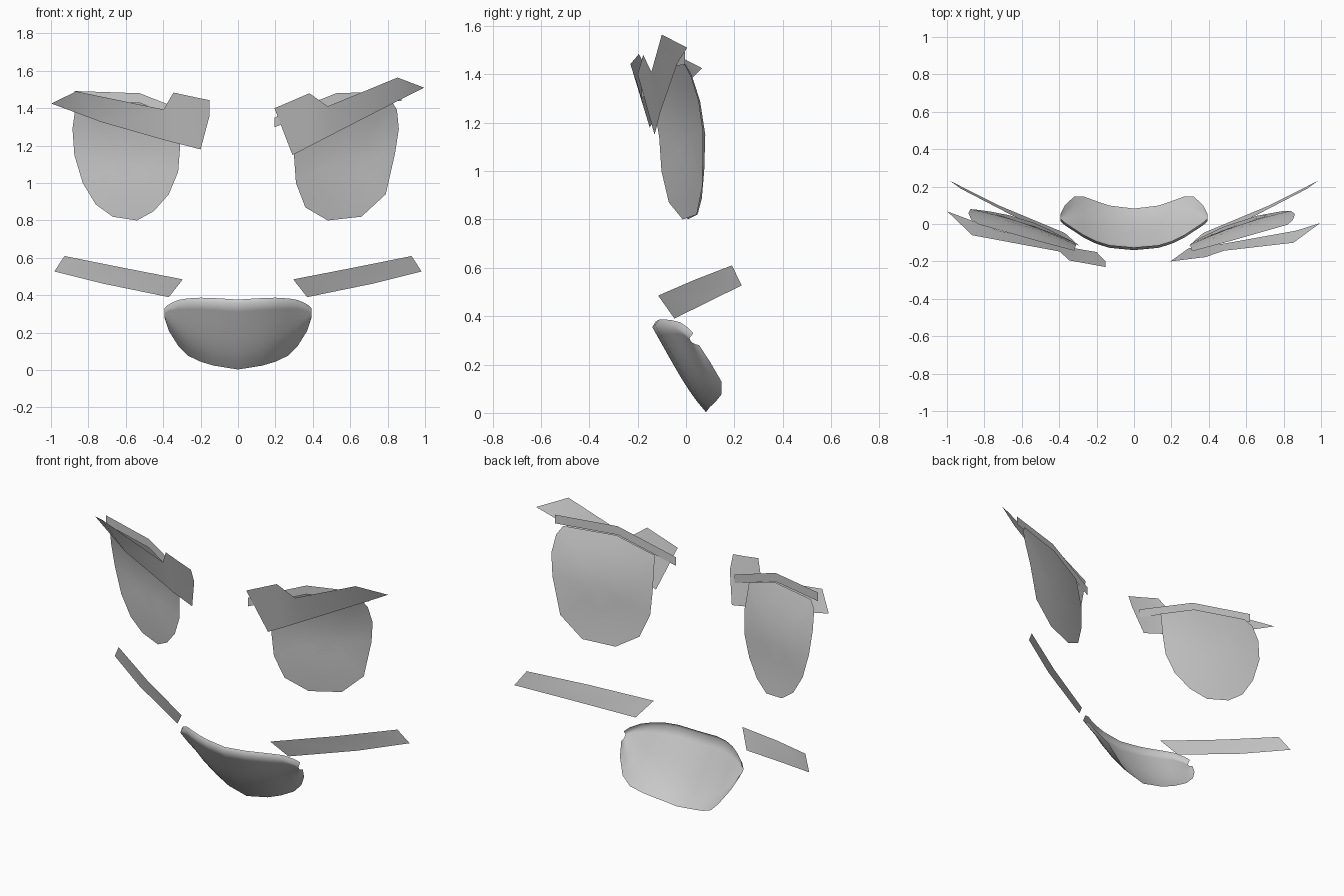
import bpy, bmesh

cube = bpy.data.objects.get("Cube")
if cube:
    bpy.data.objects.remove(cube)

grey = bpy.data.materials.new("plain_grey")
grey.use_nodes = True
GREY = (0.6, 0.6, 0.6, 1)
grey.diffuse_color = GREY
grey.node_tree.nodes["Principled BSDF"].inputs["Base Color"].default_value = GREY


def make_object(name, verts, faces):
    mesh = bpy.data.meshes.new(name)
    mesh.from_pydata(verts, [], faces)
    bm = bmesh.new()
    bm.from_mesh(mesh)
    bmesh.ops.remove_doubles(bm, verts=bm.verts, dist=0.0001)
    bmesh.ops.recalc_face_normals(bm, faces=bm.faces)
    # Open sheets should face the front
    if sum(f.normal.y * f.calc_area() for f in bm.faces) > 0:
        bmesh.ops.reverse_faces(bm, faces=bm.faces)
    bm.to_mesh(mesh)
    bm.free()
    mesh.materials.append(grey)
    mesh.shade_smooth()
    obj = bpy.data.objects.new(name, mesh)
    bpy.context.collection.objects.link(obj)


def strip(name, upper, lower, side=1):
    """Ribbon between two rows of the same length."""
    n = len(upper)
    verts = [(x * side, y, z) for x, y, z in upper + lower]
    faces = [(i, i + 1, n + i + 1, n + i) for i in range(n - 1)]
    make_object(name, verts, faces)


def eye(name, outline, side):
    """Disc with a slight bow: leans forward at the top, back at the bottom."""
    n = len(outline)
    cx = sum(p[0] for p in outline) / n
    cz = sum(p[1] for p in outline) / n

    def place(x, z):
        u, h = x - .58, z - 1.05
        lean = -.5 * h * h if h > 0 else .3 * h * h
        return (x * side, .003 + .336 * u - .2 * u * u + lean, z)

    verts = [place(cx, cz)]
    for s in (0.35, 0.7, 1):
        verts += [place(cx + (x - cx) * s, cz + (z - cz) * s) for x, z in outline]
    faces = []
    for i in range(n):
        j = (i + 1) % n
        faces.append((0, 1 + i, 1 + j))
        for r in (1, 1 + n):
            faces.append((r + i, r + n + i, r + n + j, r + j))
    make_object(name, verts, faces)


# Eyes
eye("left_eye", [(.86, 1.29), (.84, 1.16), (.79, .94), (.66, .82), (.48, .80),
                 (.36, .87), (.31, 1.0), (.30, 1.14), (.31, 1.345), (.525, 1.43),
                 (.82, 1.44), (.85, 1.39)], 1)
eye("right_eye", [(.885, 1.29), (.875, 1.15), (.83, 1.0), (.76, .885), (.67, .82),
                  (.54, .80), (.45, .85), (.37, .94), (.32, 1.06), (.31, 1.19),
                  (.32, 1.35), (.525, 1.43), (.83, 1.44), (.87, 1.4)], -1)

# Upper lids (upright bands), cheeks
lid = [(.195, -.183, 1.35), (.525, -.1, 1.48), (.875, -.005, 1.492)]
for label, side in (("left", 1), ("right", -1)):
    strip(label + "_upper_lid", lid, [(x, y, z - .052) for x, y, z in lid], side)
    strip(label + "_cheek",
          [(.295, -.115, .485), (.63, .035, .55), (.928, .19, .61)],
          [(.37, -.048, .39), (.725, .1, .463), (.982, .23, .527)], side)

# Eyebrows, with a notch towards the nose
strip("left_eyebrow",
      [(.195, -.2, 1.40), (.382, -.177, 1.48), (.48, -.143, 1.41),
       (.853, -.1, 1.564), (.995, .005, 1.51)],
      [(.291, -.13, 1.15), (.38, -.118, 1.195), (.48, -.105, 1.247),
       (.87, -.035, 1.447), (.995, .005, 1.51)])
strip("right_eyebrow",
      [(.152, -.23, 1.443), (.25, -.212, 1.463), (.345, -.195, 1.484),
       (.398, -.147, 1.393), (.865, -.06, 1.49), (.998, .067, 1.425)],
      [(.152, -.2, 1.36), (.2, -.15, 1.18), (.345, -.125, 1.217),
       (.398, -.11, 1.231), (.725, -.035, 1.324), (.998, .067, 1.425)], -1)

# Mouth: shallow bowed dish leaning back at the bottom, its rim curled backwards
outline = [(0, .377, .003), (.13, .385, .024), (.20, .387, .045), (.27, .383, .078),
           (.32, .375, .13), (.37, .352, .21), (.393, .33, .28)]
half = outline[:0:-1]
profile = [(-x, t, b) for x, t, b in half] + outline
rows = 9
verts = []
for x, top, bottom in profile:
    bow = 0.97 * x * x if abs(x) < .33 else .105 + .35 * (abs(x) - .33)
    rim = .025 + .75 * bow * max(0, 1 - bottom / .25)
    verts.append((x, -.125 + (.377 - top) * .6 + bow, top))
    for r in range(rows):
        t = r / (rows - 1)
        z = top - .022 + (bottom - top + .022) * t
        verts.append((x, -.139 + (.354 - z) * .56 + bow + rim * t ** 5, z))
step = rows + 1
faces = [(c * step + r, c * step + r + 1, (c + 1) * step + r + 1, (c + 1) * step + r)
         for c in range(len(profile) - 1) for r in range(rows)]
make_object("mouth", verts, faces)
